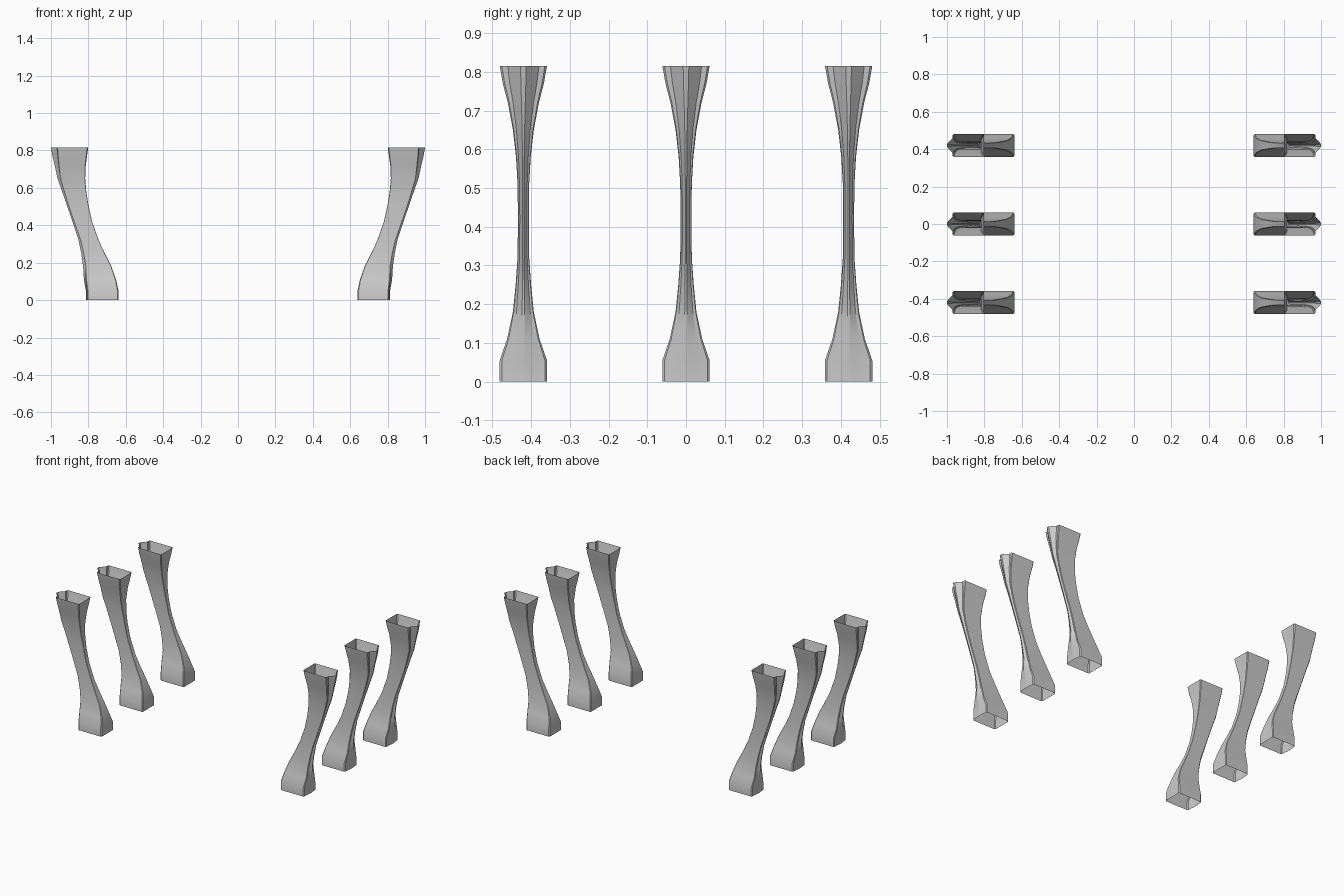
import bpy, bmesh, math

if "Cube" in bpy.data.objects:
    bpy.data.objects.remove(bpy.data.objects["Cube"])

# Levels: height, inner x, outer x, half depth, ridge height on the outer side
LEVELS = [
    (0.00, 0.640, 0.812, 0.061, 0.004),
    (0.055, 0.640, 0.814, 0.061, 0.006),
    (0.11, 0.652, 0.824, 0.042, 0.010),
    (0.18, 0.677, 0.828, 0.027, 0.013),
    (0.25, 0.712, 0.838, 0.020, 0.012),
    (0.32, 0.745, 0.852, 0.015, 0.010),
    (0.42, 0.780, 0.885, 0.014, 0.008),
    (0.51, 0.800, 0.916, 0.015, 0.008),
    (0.58, 0.811, 0.940, 0.019, 0.010),
    (0.65, 0.817, 0.965, 0.027, 0.014),
    (0.72, 0.814, 0.980, 0.040, 0.020),
    (0.77, 0.807, 0.992, 0.053, 0.026),
    (0.815, 0.801, 1.000, 0.061, 0.030),
]


def section(inner, outer, half, ridge):
    """Rectangle with tiny corner bevels and a pointed outer ridge."""
    b = half * 0.09
    wall = outer - ridge
    side = [(inner, half - b), (inner + b, half), (wall - b, half),
            (wall, half - b), (wall, half * 0.66), (outer, half * 0.12)]
    return side + [(x, -y) for x, y in reversed(side)]


def make_leg(name, sign, y0):
    bm = bmesh.new()
    rings = []
    for z, inner, outer, half, ridge in LEVELS:
        rings.append([bm.verts.new((sign * x, y + y0, z))
                      for x, y in section(inner, outer, half, ridge)])
    # Open tube: sides only
    for lo, hi in zip(rings, rings[1:]):
        n = len(lo)
        for i in range(n):
            j = (i + 1) % n
            quad = (lo[i], hi[i], hi[j], lo[j])
            if sign > 0:
                bm.faces.new(quad)
            else:
                bm.faces.new(tuple(reversed(quad)))
    bmesh.ops.recalc_face_normals(bm, faces=bm.faces)
    mesh = bpy.data.meshes.new(name)
    bm.to_mesh(mesh)
    bm.free()
    obj = bpy.data.objects.new(name, mesh)
    bpy.context.collection.objects.link(obj)
    bpy.ops.object.select_all(action='DESELECT')
    obj.select_set(True)
    bpy.context.view_layer.objects.active = obj
    bpy.ops.object.shade_smooth_by_angle(angle=math.radians(30))


# Three legs on each side
for side, sign in (("left", -1), ("right", 1)):
    for row, y in (("front", -0.42), ("middle", 0.0), ("back", 0.42)):
        make_leg(f"{row}_{side}_leg", sign, y)
